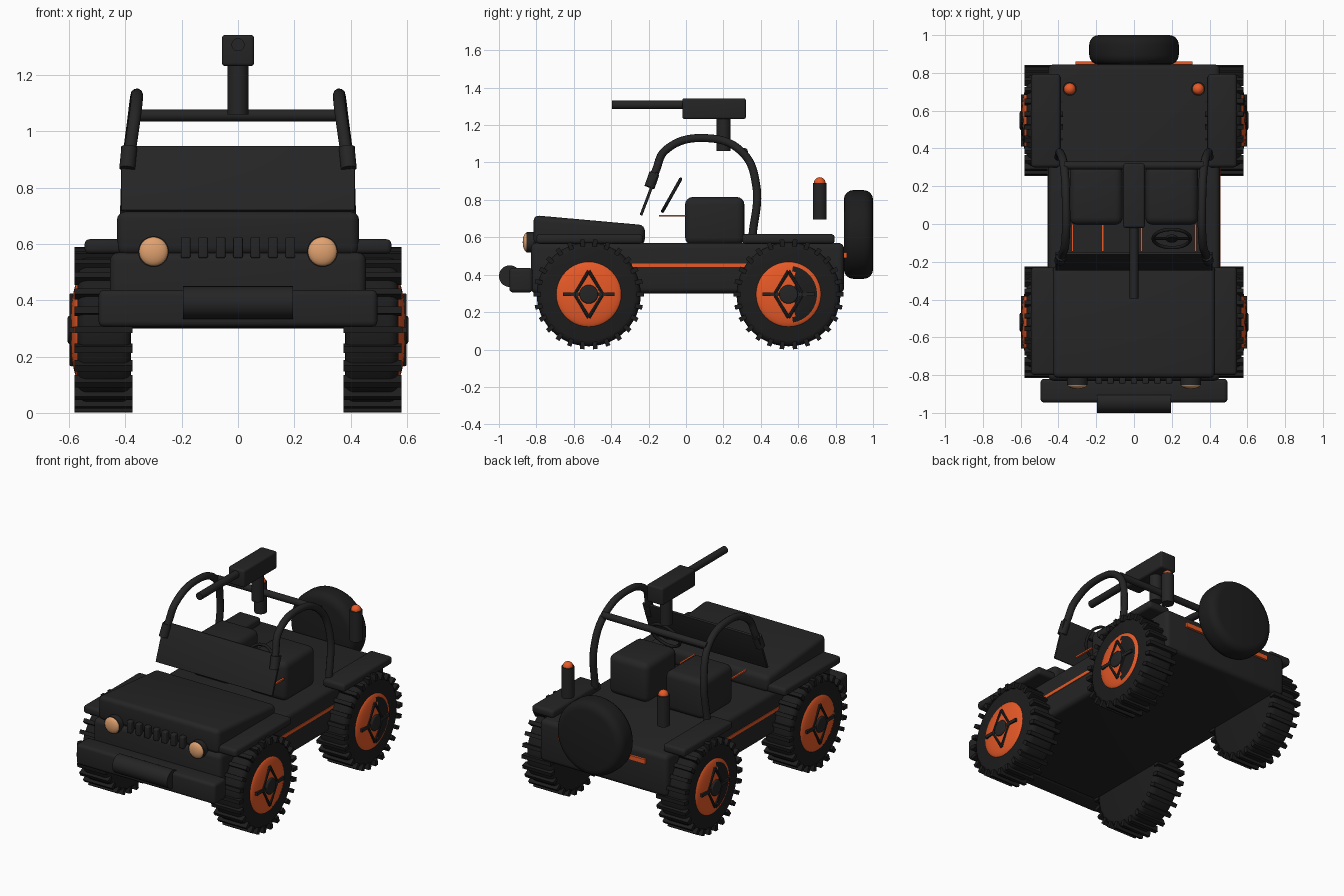
import bpy, bmesh, math
from mathutils import Matrix, Vector

cube = bpy.data.objects.get("Cube")
if cube:
    bpy.data.objects.remove(cube, do_unlink=True)


def material(name, color):
    m = bpy.data.materials.new(name)
    m.diffuse_color = (*color, 1)
    m.use_nodes = True
    m.node_tree.nodes["Principled BSDF"].inputs["Base Color"].default_value = (*color, 1)
    return m


BODY = material("charcoal paint", (0.018, 0.018, 0.018))
RUBBER = material("black rubber", (0.012, 0.012, 0.012))
ORANGE = material("orange trim", (0.8, 0.1, 0.02))
LENS = material("amber lens", (0.75, 0.36, 0.16))


def finish(name, bm, *mats):
    bmesh.ops.recalc_face_normals(bm, faces=bm.faces)
    mesh = bpy.data.meshes.new(name)
    bm.to_mesh(mesh)
    bm.free()
    for m in mats:
        mesh.materials.append(m)
    ob = bpy.data.objects.new(name, mesh)
    bpy.context.collection.objects.link(ob)
    bpy.ops.object.select_all(action="DESELECT")
    ob.select_set(True)
    bpy.context.view_layer.objects.active = ob
    bpy.ops.object.shade_smooth_by_angle(angle=math.radians(35))
    return ob


def round_edges(bm, width, edges=None):
    if width:
        bmesh.ops.bevel(bm, geom=edges or bm.edges[:], offset=width, segments=4,
                        profile=0.5, affect="EDGES", clamp_overlap=True)


def box(name, xs, ys, zs, mat, bevel=0.0, tilt=0.0):
    """Box from its x, y and z ranges, tilted about its own x axis."""
    bm = bmesh.new()
    bmesh.ops.create_cube(bm, size=1)
    ranges = (xs, ys, zs)
    bmesh.ops.scale(bm, vec=[b - a for a, b in ranges], verts=bm.verts)
    round_edges(bm, bevel)
    mid = Vector([(a + b) / 2 for a, b in ranges])
    bm.transform(Matrix.Translation(mid) @ Matrix.Rotation(tilt, 4, "X"))
    return finish(name, bm, mat)


def cylinder(name, center, axis, radius, length, mat, bevel=0.0, segments=32):
    bm = bmesh.new()
    bmesh.ops.create_cone(bm, cap_ends=True, segments=segments, radius1=radius,
                          radius2=radius, depth=length)
    rims = [e for e in bm.edges if abs(e.verts[0].co.z - e.verts[1].co.z) < 0.001]
    round_edges(bm, bevel, rims)
    turn = Vector((0, 0, 1)).rotation_difference(Vector(axis)).to_matrix().to_4x4()
    bm.transform(Matrix.Translation(center) @ turn)
    return finish(name, bm, mat)


def ball(name, center, size, mat):
    bm = bmesh.new()
    bmesh.ops.create_uvsphere(bm, u_segments=32, v_segments=16, radius=1)
    bm.transform(Matrix.Translation(center) @ Matrix.Diagonal((*size, 1)))
    return finish(name, bm, mat)


def tube(name, points, radius, mat, cyclic=False):
    curve = bpy.data.curves.new(name, "CURVE")
    curve.dimensions = "3D"
    curve.bevel_depth = radius
    curve.bevel_resolution = 3
    curve.use_fill_caps = True
    spline = curve.splines.new("BEZIER")
    spline.bezier_points.add(len(points) - 1)
    spline.use_cyclic_u = cyclic
    for bp, co in zip(spline.bezier_points, points):
        bp.co = co
        bp.handle_left_type = bp.handle_right_type = "AUTO"
    curve.materials.append(mat)
    ob = bpy.data.objects.new(name, curve)
    bpy.context.collection.objects.link(ob)
    bpy.ops.object.select_all(action="DESELECT")
    ob.select_set(True)
    bpy.context.view_layer.objects.active = ob
    bpy.ops.object.convert(target="MESH")
    bpy.ops.object.shade_smooth_by_angle(angle=math.radians(50))


# Body tub, sloped hood and windshield
box("body_tub", (-0.455, 0.455), (-0.83, 0.845), (0.30, 0.57), BODY, 0.03)
bm = bmesh.new()
side = [(-0.815, 0.56), (-0.815, 0.718), (-0.22, 0.665), (-0.22, 0.56)]
face = bm.faces.new([bm.verts.new((-0.43, y, z)) for y, z in side])
ext = bmesh.ops.extrude_face_region(bm, geom=[face])
bmesh.ops.translate(bm, vec=(0.86, 0, 0),
                    verts=[v for v in ext["geom"] if isinstance(v, bmesh.types.BMVert)])
round_edges(bm, 0.03)
finish("hood", bm, BODY)
box("windshield", (-0.415, 0.415), (-0.205, -0.19), (0.71, 0.955), BODY, 0.003, -0.36)

# Bumper and winch
box("front_bumper", (-0.495, 0.495), (-0.945, -0.82), (0.305, 0.437), BODY, 0.02)
cylinder("winch", (0, -0.942, 0.392), (1, 0, 0), 0.058, 0.39, BODY)

# Grille bars
for i in range(7):
    x = (i - 3) * 0.062
    box("grille_bar", (x - 0.017, x + 0.017), (-0.845, -0.80), (0.55, 0.625), BODY, 0.006)

# Rear trim strip and spare wheel
box("rear_trim", (-0.31, 0.31), (0.84, 0.86), (0.488, 0.518), ORANGE)
cylinder("spare_wheel", (0, 0.922, 0.615), (0, 1, 0), 0.237, 0.156, RUBBER, 0.05, 48)


def wheel(s, y, rear):
    z = 0.295
    cylinder("tire", (s * 0.475, y, z), (1, 0, 0), 0.278, 0.19, RUBBER, 0.035, 48)
    # Tread blocks
    bm = bmesh.new()
    count = 26
    for i in range(count):
        turn = Matrix.Rotation((i + 0.5) * math.tau / count, 4, "X")
        bmesh.ops.create_cube(bm, size=1, matrix=Matrix.Translation((s * 0.478, y, z)) @ turn
                              @ Matrix.Translation((0, 0, 0.275))
                              @ Matrix.Diagonal((0.205, 0.024, 0.04, 1)))
    finish("tire_tread", bm, RUBBER)
    # Domed hub, with a dark patch on one side of the rear ones
    bm = bmesh.new()
    bmesh.ops.create_uvsphere(bm, u_segments=40, v_segments=24, radius=1)
    bm.transform(Matrix.Rotation(math.pi / 2, 4, "Y"))
    bm.transform(Matrix.Diagonal((0.03, 0.176, 0.176, 1)))
    for f in bm.faces:
        c = f.calc_center_median()
        if rear and c.y * s > 0.03 and math.hypot(c.y, c.z) < 0.15:
            f.material_index = 1
    bm.transform(Matrix.Translation((s * 0.565, y, z)))
    finish("wheel_hub", bm, ORANGE, RUBBER)
    cylinder("hub_cap", (s * 0.585, y, z), (1, 0, 0), 0.05, 0.04, BODY, 0.008)
    box("hub_bar", sorted((s * 0.57, s * 0.598)), (y - 0.138, y + 0.138),
        (z - 0.01, z + 0.01), BODY)
    # Diamond spokes
    corners = [Vector((s * 0.59, y + a, z + b))
               for a, b in ((0.075, 0), (0, 0.125), (-0.075, 0), (0, -0.125))]
    for a, b in zip(corners, corners[1:] + corners[:1]):
        cylinder("hub_spoke", (a + b) / 2, b - a, 0.009, (b - a).length, BODY, 0, 8)


# Parts repeated on each side
for s in (-1, 1):
    def span(a, b):
        return sorted((s * a, s * b))

    wheel(s, -0.52, False)
    wheel(s, 0.548, True)
    box("front_fender", span(0.39, 0.545), (-0.80, -0.23), (0.565, 0.617), BODY, 0.018)
    box("rear_fender", span(0.39, 0.545), (0.30, 0.795), (0.565, 0.617), BODY, 0.018)
    box("side_stripe", span(0.45, 0.459), (-0.29, 0.33), (0.44, 0.46), ORANGE)
    box("seat", span(0.06, 0.34), (-0.005, 0.312), (0.56, 0.815), BODY, 0.04)
    cylinder("headlight_rim", (s * 0.30, -0.833, 0.573), (0, 1, 0), 0.055, 0.04, BODY)
    ball("headlight", (s * 0.30, -0.85, 0.573), (0.052, 0.023, 0.052), LENS)
    cylinder("rear_post", (s * 0.34, 0.715, 0.793), (0, 0, 1), 0.037, 0.195, BODY)
    ball("post_light", (s * 0.34, 0.715, 0.89), (0.031, 0.031, 0.031), ORANGE)
    path = [(0.40, 0.355, 0.60), (0.39, 0.375, 0.88), (0.37, 0.30, 1.055), (0.36, 0.11, 1.13),
            (0.365, -0.11, 1.065), (0.38, -0.16, 0.96), (0.393, -0.19, 0.87)]
    tube("roll_bar", [(s * x, y, z) for x, y, z in path], 0.022, BODY)
    cylinder("roll_bar_foot", (s * 0.39, -0.182, 0.905), (s * 0.1, -0.35, -1), 0.028, 0.08, BODY)

cylinder("roll_cross_bar", (0, 0.31, 1.057), (1, 0, 0), 0.021, 0.74, BODY)

# Roof mount with long tube
cylinder("mount_post", (0, 0.20, 1.155), (0, 0, 1), 0.037, 0.19, BODY)
box("mount_box", (-0.057, 0.057), (-0.02, 0.32), (1.232, 1.343), BODY, 0.012)
cylinder("mount_barrel", (0, -0.2, 1.308), (0, 1, 0), 0.023, 0.39, BODY)

# Steering wheel, tilted toward the driver
hub = Vector((0.2, -0.077, 0.825))
up = Vector((0, 0.49, 0.87))
rim = [hub + 0.098 * (math.cos(a) * Vector((1, 0, 0)) + math.sin(a) * up)
       for a in [i * math.tau / 12 for i in range(12)]]
tube("steering_wheel", rim, 0.009, RUBBER, True)
cylinder("steering_hub", hub, (0, 0.87, -0.49), 0.03, 0.015, RUBBER)
cylinder("steering_spoke", hub, (1, 0, 0), 0.008, 0.19, RUBBER, 0, 8)

# Thin cockpit accents
for x in (-0.325, -0.165, 0.04, 0.325):
    box("cockpit_accent", (x - 0.006, x + 0.006), (-0.145, 0), (0.71, 0.72), ORANGE)
